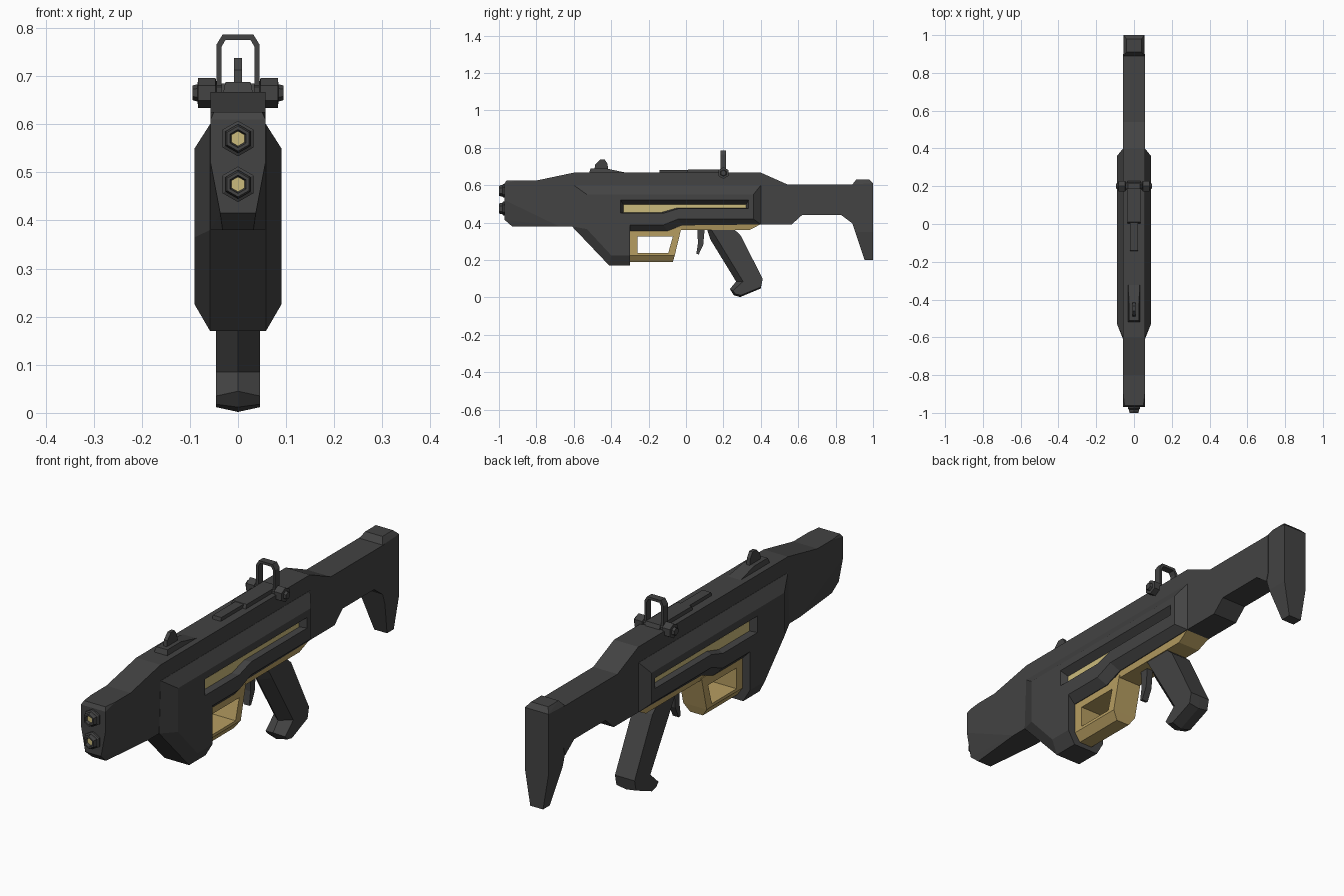
import bpy, bmesh, math
from mathutils import Vector

if "Cube" in bpy.data.objects:
    bpy.data.objects.remove(bpy.data.objects["Cube"])


def material(name, rgb):
    m = bpy.data.materials.new(name)
    m.use_nodes = True
    m.diffuse_color = (*rgb, 1)
    m.node_tree.nodes["Principled BSDF"].inputs["Base Color"].default_value = (*rgb, 1)
    return m


DARK = material("dark_grey", (0.056, 0.056, 0.056))
BRASS = material("bronze", (0.47, 0.34, 0.12))
PALE = material("pale_gold", (0.60, 0.50, 0.20))


def finish(name, bm, mat):
    bmesh.ops.recalc_face_normals(bm, faces=bm.faces[:])
    mesh = bpy.data.meshes.new(name)
    bm.to_mesh(mesh)
    bm.free()
    mesh.materials.append(mat)
    ob = bpy.data.objects.new(name, mesh)
    bpy.context.scene.collection.objects.link(ob)
    return ob


def loft(name, sections, mat=DARK):
    """Join matching (y, z) outlines placed at successive x positions."""
    bm = bmesh.new()
    rings = [[bm.verts.new((x, y, z)) for y, z in pts] for x, pts in sections]
    n = len(rings[0])
    for a, b in zip(rings, rings[1:]):
        for i in range(n):
            j = (i + 1) % n
            bm.faces.new((a[i], a[j], b[j], b[i]))
    bm.faces.new(rings[0])
    bm.faces.new(rings[-1])
    return finish(name, bm, mat)


def prism(name, pts, w, mat=DARK):
    return loft(name, [(-w, pts), (w, pts)], mat)


def hull(name, pts, mat=DARK):
    """Convex solid from (half width, y, z) points mirrored in x."""
    bm = bmesh.new()
    for w, y, z in pts:
        for s in (-1, 1):
            bm.verts.new((s * w, y, z))
    bmesh.ops.convex_hull(bm, input=bm.verts[:])
    bmesh.ops.dissolve_limit(bm, angle_limit=0.01, verts=bm.verts[:], edges=bm.edges[:])
    return finish(name, bm, mat)


def lathe(name, profile, centre, axis, mat=DARK, sides=6):
    """Faceted turned part from (radius, distance along axis) points."""
    bm = bmesh.new()
    rings = []
    for r, d in profile:
        ring = []
        for k in range(sides):
            a = math.tau * k / sides
            u, v = r * math.sin(a), r * math.cos(a)
            off = (d, u, v) if axis == "x" else (u, d, v)
            ring.append(bm.verts.new(Vector(centre) + Vector(off)))
        rings.append(ring)
    for a, b in zip(rings, rings[1:]):
        for i in range(sides):
            j = (i + 1) % sides
            bm.faces.new((a[i], a[j], b[j], b[i]))
    bm.faces.new(rings[0])
    bm.faces.new(rings[-1])
    return finish(name, bm, mat)


def cut(ob, cutters):
    for c in cutters:
        m = ob.modifiers.new("cut", "BOOLEAN")
        m.operation, m.solver, m.object = "DIFFERENCE", "EXACT", c
    dg = bpy.context.evaluated_depsgraph_get()
    mesh = bpy.data.meshes.new_from_object(ob.evaluated_get(dg))
    ob.modifiers.clear()
    ob.data = mesh
    for c in cutters:
        bpy.data.objects.remove(c)


# Receiver core and neck of the stock
prism("receiver", [(-.61, .663), (-.6, .667), (.4, .667), (.54, .605), (.9, .605), (.9, .43),
                   (.89, .395), (.83, .44), (.62, .44), (.565, .39), (.4, .39), (-.61, .39)], .057)

# Front housing with chamfered chin
hull("front_housing", [(.057, -.97, .61), (.05, -.96, .625), (.057, -.9, .625), (.057, -.6, .625),
                       (.057, -.97, .52), (.037, -.97, .415), (.032, -.93, .38),
                       (.057, -.8, .55), (.057, -.68, .38), (.057, -.6, .38)])
hull("front_slope", [(.057, -.8, .62), (.057, -.8, .625), (.057, -.6, .667), (.057, -.6, .62)])

# Wide faceted shell with the magazine well and a stepped lower edge
base = [(-.6, .6), (.4, .6), (.4, .39), (-.02, .385), (-.1, .355),
        (-.3, .355), (-.3, .17), (-.41, .17), (-.61, .38)]
outer = [(-.53, .55), (.36, .55), (.36, .42), (-.04, .42), (-.12, .388),
         (-.3, .388), (-.3, .225), (-.4, .225), (-.53, .365)]
shell = loft("side_shell", [(-.09, outer), (-.058, base), (.058, base), (.09, outer)])

# Recessed side slots with gold strips
mouth = [(-.35, .52), (.335, .52), (.335, .475), (-.04, .475), (-.12, .45), (-.35, .45)]
floor = [(-.335, .497), (.32, .497), (.32, .478), (-.05, .478), (-.13, .455), (-.335, .455)]
cut(shell, [loft("slot_cutter", [(s * .06, floor), (s * .0902, mouth), (s * .11, mouth)])
            for s in (-1, 1)])
for s, side in ((-1, "right"), (1, "left")):
    loft("slot_strip_" + side, [(s * .057, floor), (s * .0625, floor)], PALE)

# Bronze open frame and lower rail
frame = hull("lower_frame", [(.055, -.3, .37), (.055, -.025, .37), (.055, -.3, .225),
                             (.055, -.06, .225), (.03, -.3, .19), (.03, -.07, .19)], BRASS)
cut(frame, [prism("frame_cutter", [(-.26, .325), (-.07, .325), (-.095, .237), (-.26, .237)], .1)])
hull("lower_rail", [(.056, -.06, .392), (.056, .4, .392), (.05, .34, .36), (.05, -.06, .36)], BRASS)

# Ridged grip and trigger
ridge = [(.11, .37), (.13, .31), (.268, .085), (.235, .045), (.255, .012), (.29, .002),
         (.4, .048), (.41, .1), (.29, .335), (.25, .37)]
flank = [(.13, .37), (.165, .315), (.305, .085), (.25, .035), (.265, .018), (.295, .012),
         (.4, .055), (.41, .1), (.29, .335), (.25, .37)]
loft("grip", [(-.046, flank), (0, ridge), (.046, flank)])
prism("trigger", [(.06, .37), (.1, .37), (.092, .28), (.068, .23), (.055, .232), (.064, .29)], .014)

# Shoulder butt
hull("butt", [(.055, .89, .605), (.04, .91, .63), (.04, .98, .63), (.055, 1, .61),
              (.055, 1, .35), (.055, .905, .35), (.055, .89, .395), (.03, 1, .2), (.03, .955, .2)])

# Twin hexagonal muzzles
for name, z in (("upper", .57), ("lower", .475)):
    lathe(name + "_muzzle", [(.037, -.96), (.037, -.978), (.03, -.982), (.03, -.99), (.026, -1),
                             (.019, -1), (.015, -.985)], (0, 0, z), "y")
    lathe(name + "_bore", [(.0155, -.98), (.0155, -.988)], (0, 0, z), "y", PALE)

# Front sight
hull("front_sight_base", [(.032, -.52, .66), (.026, -.51, .688), (.026, -.42, .688), (.032, -.29, .66)])
prism("front_sight_blade", [(-.49, .68), (-.485, .712), (-.46, .737), (-.435, .737),
                            (-.42, .715), (-.415, .68)], .008)

# Rear sight base, hinge and arch
hull("rear_sight_rail", [(.02, -.145, .66), (.02, -.14, .682), (.02, .05, .682), (.02, .05, .66)])
hull("rear_sight_plate", [(.034, 0, .66), (.034, .01, .684), (.034, .22, .684), (.034, .23, .66)])
for s, side in ((-1, "right"), (1, "left")):
    lathe("hinge_nut_" + side, [(.024, s * .034), (.024, s * .045), (.031, s * .047), (.031, s * .083),
                                (.018, s * .084), (.015, s * .095)], (0, .2, .665), "x")
arch_out = [(.045, .67), (.045, .765), (.032, .786)]
arch_in = [(.034, .67), (.034, .761), (.026, .775)]
path_out = arch_out + [(-x, z) for x, z in reversed(arch_out)]
path_in = arch_in + [(-x, z) for x, z in reversed(arch_in)]
bm = bmesh.new()
bands = [[bm.verts.new((x, y, z)) for x, z in path]
         for path, y in ((path_out, .185), (path_out, .215), (path_in, .215), (path_in, .185))]
for a, b in zip(bands, bands[1:] + bands[:1]):
    for i in range(len(path_out) - 1):
        bm.faces.new((a[i], a[i + 1], b[i + 1], b[i]))
for end in (0, -1):
    bm.faces.new([band[end] for band in bands])
finish("rear_sight_arch", bm, DARK)
